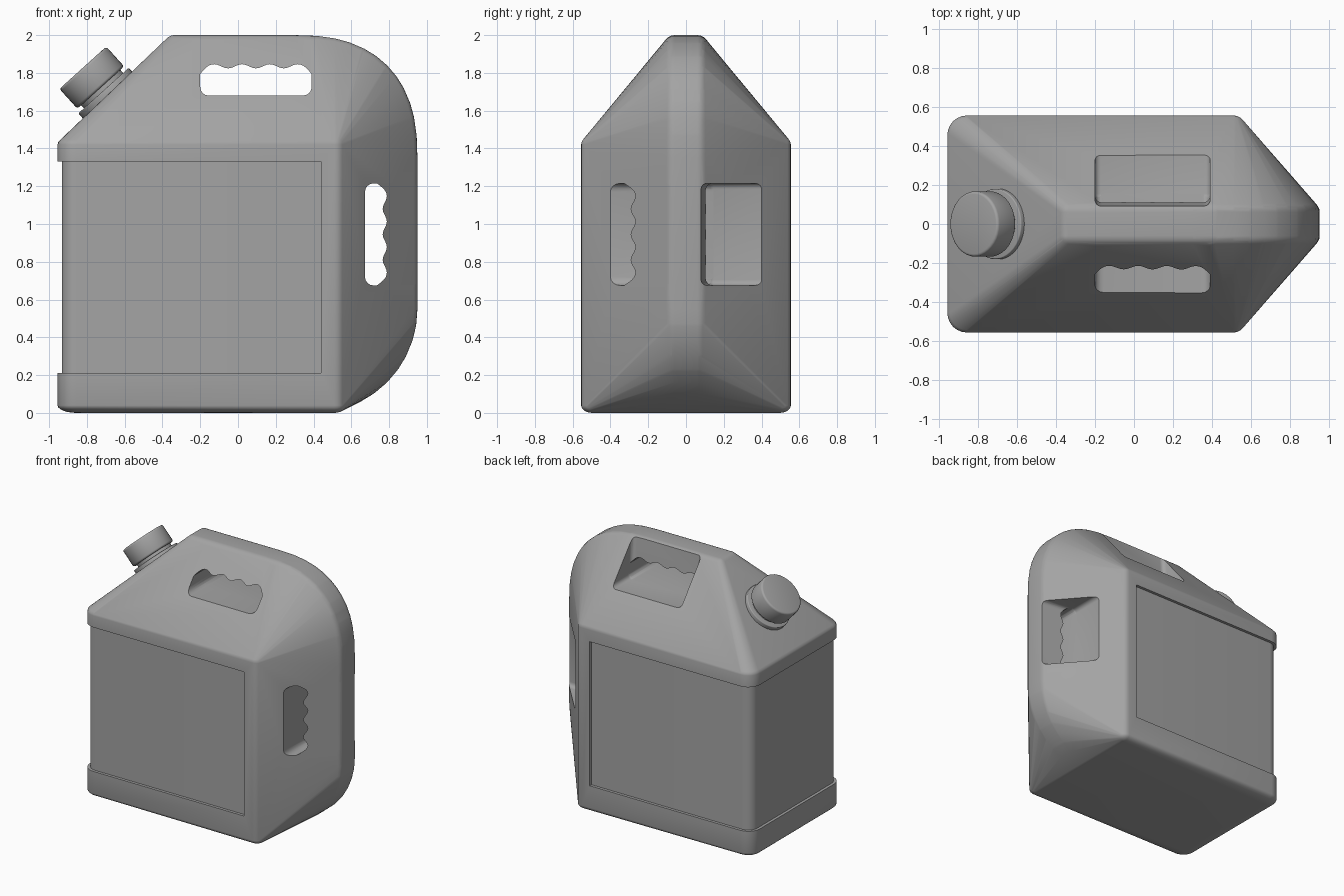
import bpy, bmesh, math
from mathutils import Matrix, Vector

if "Cube" in bpy.data.objects:
    bpy.data.objects.remove(bpy.data.objects["Cube"])

grey = bpy.data.materials.new("grey_plastic")
grey.diffuse_color = (0.37, 0.37, 0.37, 1)
grey.use_nodes = True
grey.node_tree.nodes["Principled BSDF"].inputs["Base Color"].default_value = grey.diffuse_color


def new_object(name, bm):
    bmesh.ops.recalc_face_normals(bm, faces=bm.faces)
    me = bpy.data.meshes.new(name)
    bm.to_mesh(me)
    bm.free()
    me.materials.append(grey)
    ob = bpy.data.objects.new(name, me)
    bpy.context.collection.objects.link(ob)
    return ob


def select(ob):
    bpy.ops.object.select_all(action='DESELECT')
    ob.select_set(True)
    bpy.context.view_layer.objects.active = ob


def smooth(ob, angle=35):
    select(ob)
    bpy.ops.object.shade_smooth_by_angle(angle=math.radians(angle))


def prism(name, pts, offset):
    """Extrude a closed 3D outline along a vector."""
    bm = bmesh.new()
    face = bm.faces.new([bm.verts.new(p) for p in pts])
    ext = bmesh.ops.extrude_face_region(bm, geom=[face])
    verts = [v for v in ext['geom'] if isinstance(v, bmesh.types.BMVert)]
    bmesh.ops.translate(bm, verts=verts, vec=offset)
    return new_object(name, bm)


def recess(name, lo, hi, side, axis, pivot):
    """Rounded box whose grip-side wall leans in towards the ridge."""
    bm = bmesh.new()
    lo, hi = Vector(lo), Vector(hi)
    bmesh.ops.create_cube(bm, size=1, matrix=Matrix.Translation((lo + hi) / 2)
                          @ Matrix.Diagonal((hi - lo).to_4d()))
    bmesh.ops.bevel(bm, geom=bm.edges[:], offset=0.03, segments=4,
                    profile=0.5, affect='EDGES')
    for v in bm.verts:
        v.co.y = side * (v.co.y - 0.2 * max(0, v.co[axis] - pivot))
    # the lean starts at the pivot, so the wall is split there by a tilt of the top
    return new_object(name, bm)


def cut(ob, cutter):
    cutter.hide_render = True
    mod = ob.modifiers.new("cut", 'BOOLEAN')
    mod.operation = 'DIFFERENCE'
    mod.solver = 'EXACT'
    mod.object = cutter
    select(ob)
    bpy.ops.object.modifier_apply(modifier=mod.name)
    bpy.data.objects.remove(cutter)


# Body: convex hull of rounded tank corners and a rounded ridge path
points = []


def blob(center, radii):
    bm = bmesh.new()
    bmesh.ops.create_uvsphere(bm, u_segments=24, v_segments=12, radius=1)
    points.extend([Vector([c + r * k for c, r, k in zip(center, radii, v.co)])
                   for v in bm.verts])
    bm.free()


R = 0.06
ridge = [(-0.335, 2 - R)]
for i in range(13):
    a = math.pi / 2 * (1 - i / 12)
    ridge.append((0.3 + (0.65 - R) * math.cos(a) ** 0.8 if i else 0.3,
                  1.35 + (0.65 - R) * abs(math.sin(a)) ** 0.8))
for i in range(10):
    a = math.pi / 2 * i / 10
    ridge.append((0.4 + (0.55 - R) * math.cos(a), 0.55 - (0.55 - R) * math.sin(a)))

for s in (-1, 1):
    for z, rz in ((0.04, 0.04), (1.42, 0.05)):
        blob((-0.855, s * 0.455, z), (0.1, 0.1, rz))
        blob((0.51, s * 0.495, z), (0.06, 0.06, rz))
    for x, z in ridge:
        blob((x, s * R, z), (R, R, R))

bm = bmesh.new()
for p in points:
    bm.verts.new(p)
bmesh.ops.convex_hull(bm, input=bm.verts[:])
bmesh.ops.delete(bm, geom=[v for v in bm.verts if not v.link_faces], context='VERTS')
bmesh.ops.dissolve_limit(bm, angle_limit=math.radians(0.5),
                         verts=bm.verts[:], edges=bm.edges[:])
body = new_object("can_body", bm)

# Shallow label panel wrapping the two sides and the spout end
D = 0.022
half = [(0.44, -0.8), (0.44, -0.555 + D)]
for i in range(9):
    a = math.pi / 2 * i / 8
    half.append((-0.855 - (0.1 - D) * math.sin(a), -0.455 - (0.1 - D) * math.cos(a)))
outline = half + [(x, -y) for x, y in reversed(half)] + [(-1.2, 0.8), (-1.2, -0.8)]
cut(body, prism("panel_cutter", [(x, y, 0.21) for x, y in outline], (0, 0, 1.12)))


# Handle holes with finger grooves on the grip side
def grip_hole(length, depth, lobes=4, r=0.045):
    """Outline in (along, across): flat far edge, wavy grip edge."""
    pts = []
    for cx, start in ((r, 180), (length - r, 270)):
        for i in range(5):
            a = math.radians(start + 90 * i / 4)
            pts.append((cx + r * math.cos(a), r + r * math.sin(a)))
    n = 40
    for i in range(n + 1):
        t = i / n
        wave = 0.011 * math.cos(2 * math.pi * lobes * t)
        ease = min(1, min(t, 1 - t) * 12)
        pts.append((length * (1 - t), depth - wave - 0.03 * (1 - ease) ** 2))
    return pts


top_hole = [(-0.2 + u, -0.9, 1.68 + v) for u, v in grip_hole(0.59, 0.155)]
end_hole = [(0.672 + v, -0.9, 0.675 + u) for u, v in grip_hole(0.54, 0.105)]
cut(body, prism("top_hole_cutter", top_hole, (0, 1.8, 0)))
cut(body, prism("end_hole_cutter", end_hole, (0, 1.8, 0)))

# Hand recesses either side of each grip
for s in (-1, 1):
    cut(body, recess("top_recess_cutter", (-0.2, 0.125, 1.68), (0.39, 0.9, 2.06), s, 2, 1.84))
    cut(body, recess("end_recess_cutter", (0.672, 0.115, 0.675), (1.02, 0.9, 1.215), s, 0, 0.78))
smooth(body)

# Spout collar, neck and cap on the sloped shoulder
axis = Vector((-0.67, 0, 0.742)).normalized()
base = Vector((-0.692, 0, 1.684))
turn = axis.to_track_quat('Z', 'Y').to_matrix().to_4x4()
for name, radius, d0, d1, bevel in (("spout_collar", 0.18, -0.04, 0.03, 0.006),
                                    ("spout_neck", 0.14, -0.04, 0.08, 0.004),
                                    ("spout_cap", 0.167, 0.052, 0.193, 0.014)):
    bm = bmesh.new()
    bmesh.ops.create_cone(bm, cap_ends=True, segments=40, radius1=radius,
                          radius2=radius, depth=d1 - d0,
                          matrix=Matrix.Translation(base + axis * (d0 + d1) / 2) @ turn)
    rims = [e for e in bm.edges if any(len(f.verts) > 4 for f in e.link_faces)]
    bmesh.ops.bevel(bm, geom=rims, offset=bevel, segments=3, profile=0.5, affect='EDGES')
    smooth(new_object(name, bm), 40)
